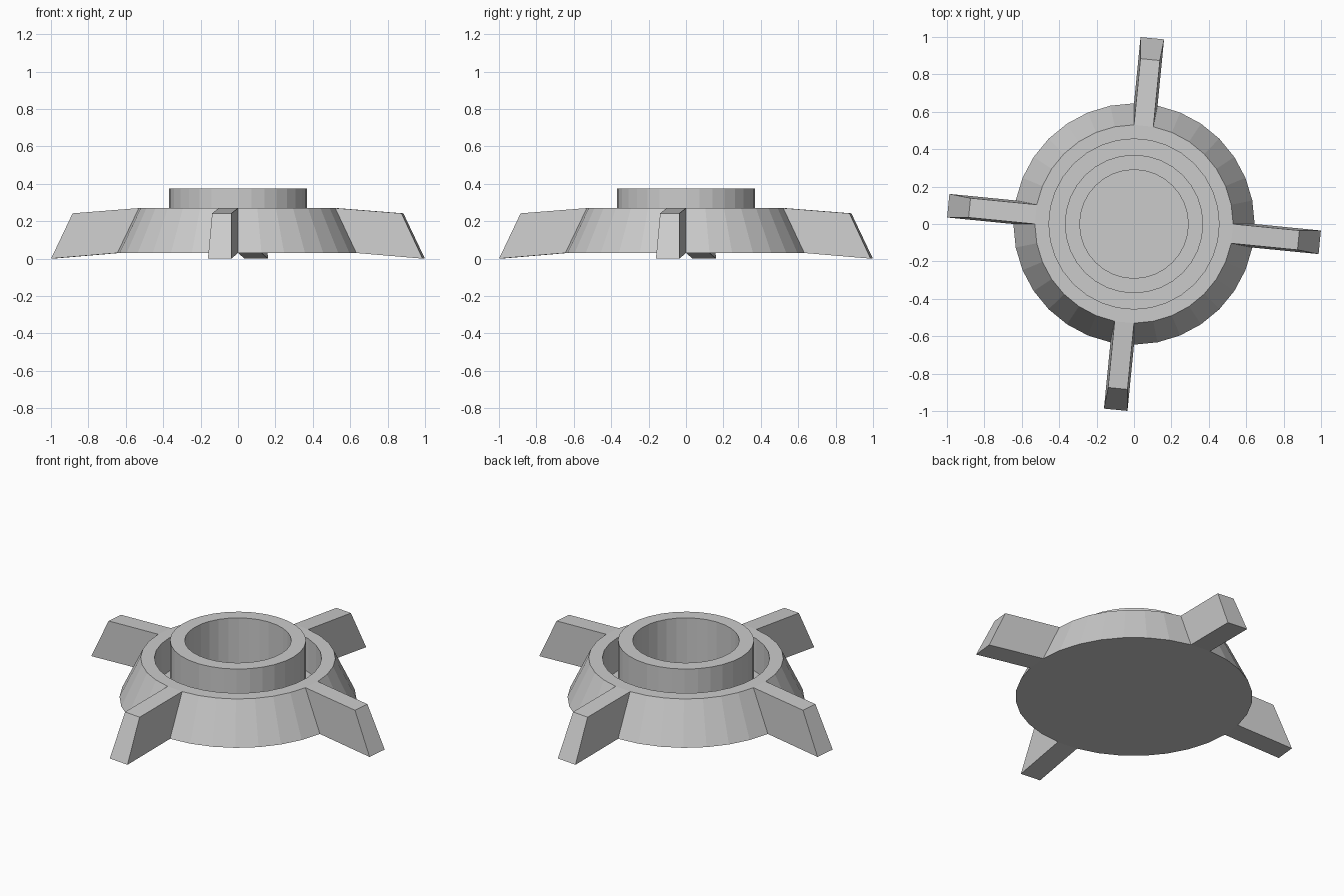
import bpy, bmesh, math
from mathutils import Vector

if "Cube" in bpy.data.objects:
    bpy.data.objects.remove(bpy.data.objects["Cube"])

SIDES = 32


def lathe(profile, cap=False):
    """Revolve (radius, z) points; return the bmesh and its bands of faces."""
    bm = bmesh.new()
    rings = []
    for r, z in profile:
        rings.append([bm.verts.new((r * math.cos(2 * math.pi * i / SIDES),
                                    r * math.sin(2 * math.pi * i / SIDES), z))
                      for i in range(SIDES)])
    bands = []
    for a, b in zip(rings, rings[1:]):
        bands.append([bm.faces.new((a[i], a[(i + 1) % SIDES], b[(i + 1) % SIDES], b[i]))
                      for i in range(SIDES)])
    if cap:
        bm.faces.new(rings[0][::-1])
        bm.faces.new(rings[-1])
    bm.normal_update()
    return bm, bands


def finish(bm, name):
    mesh = bpy.data.meshes.new(name)
    bm.to_mesh(mesh)
    bm.free()
    obj = bpy.data.objects.new(name, mesh)
    bpy.context.collection.objects.link(obj)
    return obj


# Tapered dish with a sunken floor
bm, bands = lathe([(0.645, 0.03), (0.53, 0.27), (0.455, 0.27), (0.455, 0.07)], cap=True)

# Four arms pulled out of single side facets
arm_faces = [bands[0][i] for i in range(SIDES // 4 - 1, SIDES, SIDES // 4)]
for face in bmesh.ops.extrude_discrete_faces(bm, faces=arm_faces)["faces"]:
    n = face.normal if face.normal.length > 0.5 else face.calc_center_median()
    out = Vector((n.x, n.y, 0)).normalized() * 0.356
    bmesh.ops.translate(bm, verts=face.verts, vec=out + Vector((0, 0, -0.028)))
    # level the outer foot on the ground
    for v in face.verts:
        if v.co.z < 0.1:
            v.co.z = 0
bmesh.ops.recalc_face_normals(bm, faces=bm.faces)
finish(bm, "dish_with_arms")

# Central collar standing on the dish floor
bm, _ = lathe([(0.37, 0.07), (0.37, 0.375), (0.29, 0.375), (0.29, 0.07)])
finish(bm, "collar")
